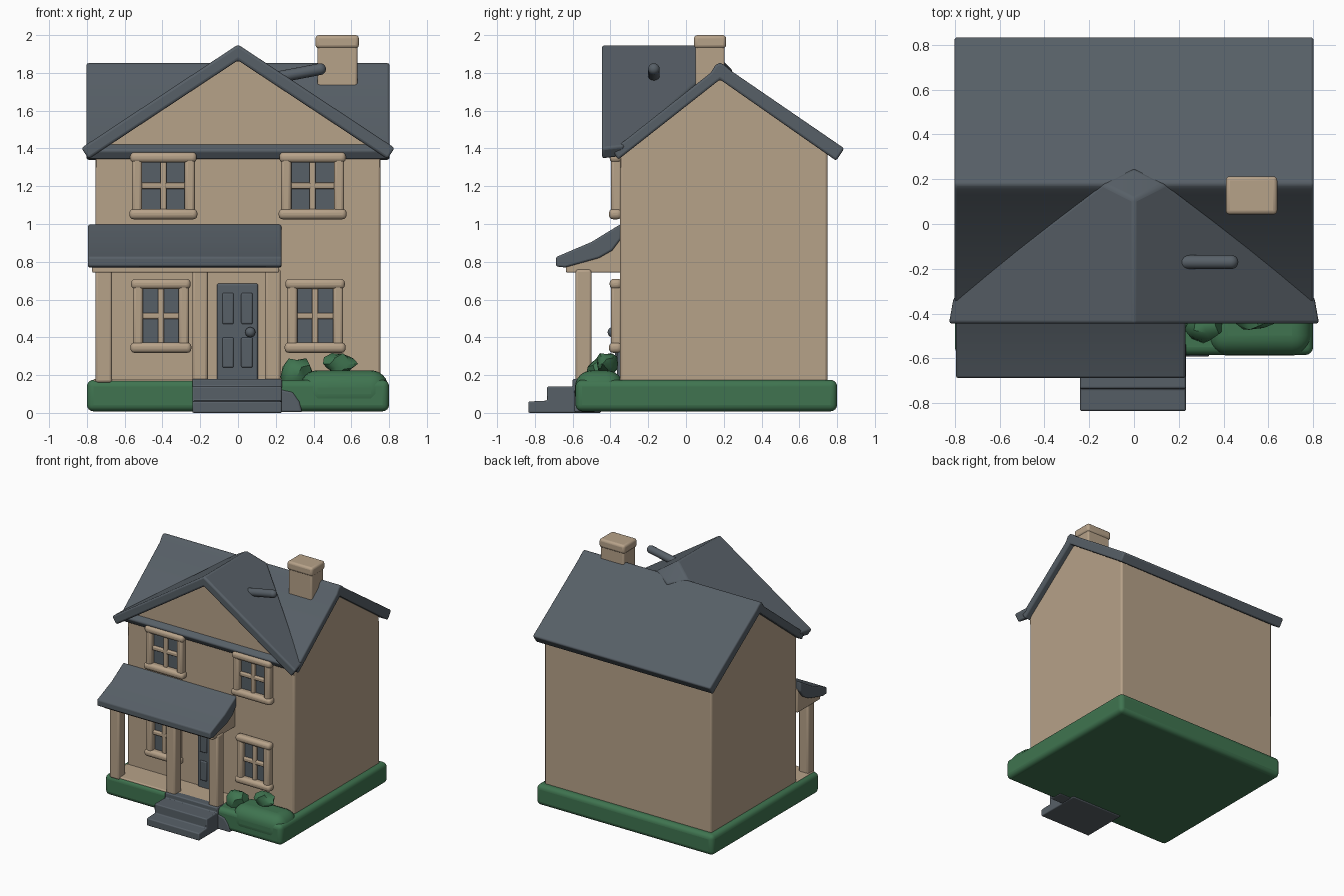
import bpy
import bmesh
import random
from math import hypot
from mathutils import Vector

random.seed(4)
default = bpy.data.objects.get("Cube")
if default:
    bpy.data.objects.remove(default, do_unlink=True)


def material(name, rgb):
    m = bpy.data.materials.new(name)
    m.use_nodes = True
    m.diffuse_color = (*rgb, 1)
    m.node_tree.nodes["Principled BSDF"].inputs["Base Color"].default_value = (*rgb, 1)
    return m


TAN = material("warm tan", (0.47, 0.36, 0.25))
SLATE = material("slate grey", (0.095, 0.115, 0.135))
GREEN = material("garden green", (0.05, 0.175, 0.08))


def finish(name, bm, mat, bevel=0.0, segments=3):
    bmesh.ops.recalc_face_normals(bm, faces=bm.faces)
    mesh = bpy.data.meshes.new(name)
    bm.to_mesh(mesh)
    bm.free()
    mesh.materials.append(mat)
    ob = bpy.data.objects.new(name, mesh)
    bpy.context.collection.objects.link(ob)
    if bevel:
        mod = ob.modifiers.new("soft edges", "BEVEL")
        mod.width, mod.segments = bevel, segments
        mod.limit_method = "ANGLE"
    bpy.ops.object.select_all(action="DESELECT")
    ob.select_set(True)
    bpy.context.view_layer.objects.active = ob
    bpy.ops.object.shade_smooth_by_angle(angle=0.7)
    return ob


def prism(name, profile, axis, lo, hi, mat, bevel=0.0, segments=3):
    """Extrude a profile along x (points are y, z) or along y (points are x, z)."""
    bm = bmesh.new()

    def place(p, t):
        return (t, p[0], p[1]) if axis == "x" else (p[0], t, p[1])

    a = [bm.verts.new(place(p, lo)) for p in profile]
    b = [bm.verts.new(place(p, hi)) for p in profile]
    bm.faces.new(a)
    bm.faces.new(b)
    for i in range(len(a)):
        j = (i + 1) % len(a)
        bm.faces.new((a[i], a[j], b[j], b[i]))
    return finish(name, bm, mat, bevel, segments)


def box(name, x, y, z, mat, bevel=0.0, segments=3):
    rect = [(x[0], z[0]), (x[1], z[0]), (x[1], z[1]), (x[0], z[1])]
    return prism(name, rect, "y", y[0], y[1], mat, bevel, segments)


def ball(name, centre, size, mat, rough=0.0):
    bm = bmesh.new()
    bmesh.ops.create_icosphere(bm, subdivisions=2 if rough else 3, radius=1)
    for v in bm.verts:
        f = 1 + random.uniform(-rough, rough)
        v.co = Vector(centre) + Vector(c * s * f for c, s in zip(v.co, size))
    return finish(name, bm, mat)


# Garden base, lawn mound and shrubs
box("garden_base", (-0.8, 0.8), (-0.585, 0.8), (0.008, 0.175), GREEN, 0.035, 4)
box("hedge_mound", (0.33, 0.795), (-0.588, -0.33), (0.01, 0.225), GREEN, 0.09, 6)
ball("shrub_by_steps", (0.31, -0.45, 0.19), (0.085, 0.07, 0.1), GREEN, 0.22)
ball("shrub_on_mound", (0.54, -0.42, 0.26), (0.085, 0.06, 0.055), GREEN, 0.22)

# House walls with side gables, plus the front gable
prism("house_walls", [(-0.35, 0.15), (0.75, 0.15), (0.75, 1.39), (0.18, 1.79), (-0.35, 1.38)],
      "x", -0.755, 0.755, TAN, 0.015)
prism("front_gable_wall", [(-0.75, 1.3), (0.75, 1.3), (0.75, 1.39), (0, 1.88), (-0.75, 1.39)],
      "y", -0.35, 0, TAN)

# Main roof with a rounded ridge
prism("main_roof", [(-0.39, 1.39), (0.13, 1.8), (0.155, 1.84), (0.18, 1.855), (0.205, 1.84), (0.24, 1.81),
                    (0.838, 1.4), (0.795, 1.335), (0.18, 1.765), (-0.36, 1.34)],
      "x", -0.802, 0.802, SLATE, 0.012)


# Cross gable roof, trimmed along its valleys and hipped at the back
def cross_gable():
    bm = bmesh.new()
    slope = 0.66
    n = hypot(slope, 1)
    peak = 1.95
    plan = [(0, -0.445), (0.832, -0.445), (0.812, -0.33), (0.14, 0.18), (0, 0.11)]
    drop = 0.07
    top, low = {}, {}
    for s in (-1, 1):
        for k, (x, y) in enumerate(plan):
            if x == 0 and s == 1:
                top[s, k], low[s, k] = top[-1, k], low[-1, k]
                continue
            z = peak - slope * x
            top[s, k] = bm.verts.new((s * x, y, z))
            if x:
                low[s, k] = bm.verts.new((s * (x - drop * slope / n), y, z - drop / n))
            else:
                low[s, k] = bm.verts.new((0, y, z - drop * n))
    tail = bm.verts.new((0, 0.25, 1.81))
    tail_low = bm.verts.new((0, 0.22, 1.74))
    for s in (-1, 1):
        bm.faces.new([top[s, k] for k in range(5)])
        bm.faces.new([low[s, k] for k in range(5)])
        for k in range(3):
            bm.faces.new((top[s, k], top[s, k + 1], low[s, k + 1], low[s, k]))
        bm.faces.new((top[s, 3], top[s, 4], tail))
        bm.faces.new((low[s, 3], low[s, 4], tail_low))
        bm.faces.new((top[s, 3], tail, tail_low, low[s, 3]))
    finish("front_gable_roof", bm, SLATE, 0.014)


cross_gable()

# Roof pipe: a rounded rod lying out from the gable slope
start, end = Vector((0.2, -0.17, 1.775)), Vector((0.435, -0.17, 1.82))
rod = bmesh.new()
bmesh.ops.create_cone(rod, cap_ends=True, segments=16, radius1=0.031, radius2=0.031,
                      depth=(end - start).length)
turn = (end - start).to_track_quat("Z", "Y").to_matrix()
bmesh.ops.rotate(rod, cent=(0, 0, 0), matrix=turn, verts=rod.verts)
bmesh.ops.translate(rod, vec=(start + end) / 2, verts=rod.verts)
finish("roof_pipe", rod, SLATE)
ball("roof_pipe_tip", end, (0.031, 0.031, 0.031), SLATE)

# Chimney
box("chimney_stack", (0.42, 0.632), (0.05, 0.205), (1.65, 1.95), TAN, 0.012)
box("chimney_cap", (0.41, 0.64), (0.042, 0.213), (1.93, 2.0), TAN, 0.018)


# Windows
def window(name, x, z, head):
    mid, half = (x[0] + x[1]) / 2, (x[1] - x[0]) / 2
    zm = (z[0] + z[1]) / 2
    rail = 0.055
    box(name + "_glass", (x[0] + 0.03, x[1] - 0.03), (-0.356, -0.34),
        (z[0] + 0.03, z[1] - 0.03), SLATE)
    for s, side in ((-1, "right"), (1, "left")):
        edge = mid + s * (half - 0.04)
        box(f"{name}_{side}_jamb", (edge - 0.027, edge + 0.027), (-0.398, -0.34),
            (z[0] + 0.02, z[1] - 0.02), TAN, 0.016)
    box(name + "_sill", x, (-0.408, -0.34), (z[0], z[0] + rail), TAN, 0.022)
    box(name + "_head", (x[0] + head, x[1] - head), (-0.404, -0.34),
        (z[1] - rail, z[1]), TAN, 0.022)
    box(name + "_mullion", (mid - 0.016, mid + 0.016), (-0.38, -0.34),
        (z[0] + 0.02, z[1] - 0.02), TAN, 0.008)
    box(name + "_crossbar", (x[0] + 0.04, x[1] - 0.04), (-0.378, -0.34),
        (zm - 0.016, zm + 0.016), TAN, 0.008)


for s, side in ((-1, "right"), (1, "left")):
    upper = sorted((s * 0.215, s * 0.575))
    lower = sorted((s * 0.247, s * 0.57))
    window(f"upper_{side}_window", upper, (1.025, 1.38), 0.004)
    window(f"lower_{side}_window", lower, (0.318, 0.71), 0.004)

# Front door with raised panels and a knob
box("front_door", (-0.112, 0.106), (-0.366, -0.34), (0.16, 0.685), SLATE, 0.01)
for cx in (-0.053, 0.047):
    for z in ((0.24, 0.4), (0.47, 0.635)):
        box("door_panel", (cx - 0.03, cx + 0.03), (-0.377, -0.36), z, SLATE, 0.008)
ball("door_knob", (0.065, -0.388, 0.427), (0.027, 0.027, 0.027), SLATE)

# Porch floor, posts, beam and lean-to roof
box("porch_floor", (-0.765, 0.225), (-0.57, -0.34), (0.12, 0.18), TAN, 0.008)
for x in ((-0.755, -0.667), (-0.242, -0.16), (0.142, 0.226)):
    box("porch_post", x, (-0.585, -0.5), (0.16, 0.76), TAN, 0.014)
prism("porch_beam", [(-0.635, 0.742), (-0.34, 0.742), (-0.34, 0.94), (-0.39, 0.875),
                     (-0.46, 0.83), (-0.635, 0.785)], "x", -0.772, 0.218, TAN, 0.008)
prism("porch_roof", [(-0.688, 0.775), (-0.688, 0.825), (-0.5, 0.905), (-0.345, 1.0), (-0.345, 0.92),
                     (-0.39, 0.86), (-0.46, 0.82), (-0.64, 0.77)],
      "x", -0.795, 0.23, SLATE, 0.01)

# Stone steps and the small stone beside them
prism("front_steps", [(-0.835, 0), (-0.835, 0.06), (-0.735, 0.065), (-0.735, 0.14), (-0.6, 0.14),
                      (-0.6, 0.18), (-0.54, 0.18), (-0.45, 0.17), (-0.45, 0)],
      "x", -0.242, 0.232, SLATE, 0.008)
prism("step_side_stone", [(0.22, 0.004), (0.34, 0.004), (0.325, 0.06), (0.29, 0.11), (0.22, 0.125)],
      "y", -0.592, -0.48, SLATE, 0.01)
